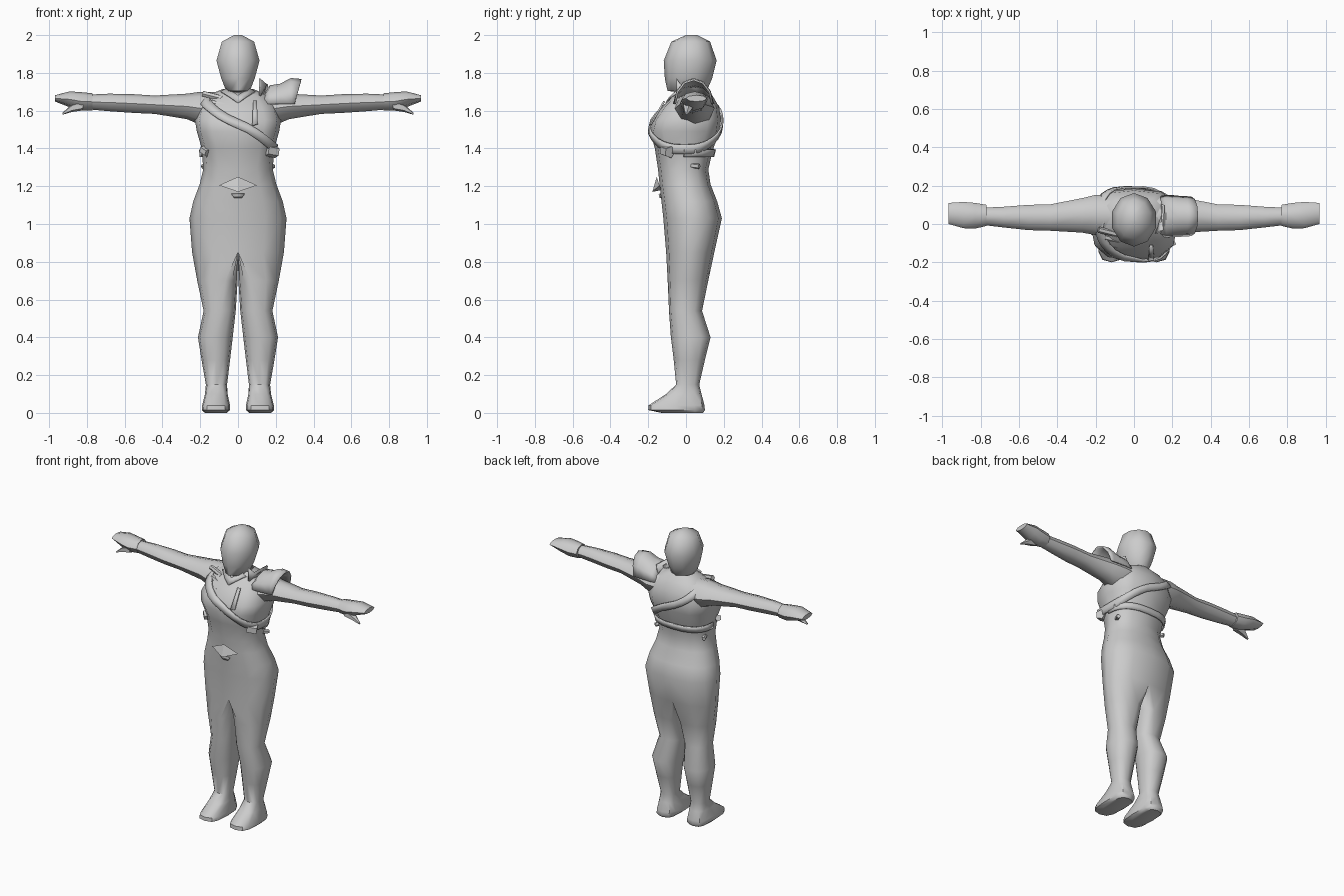
import bpy, bmesh, math
from mathutils import Vector

if "Cube" in bpy.data.objects:
    bpy.data.objects.remove(bpy.data.objects["Cube"])

grey = bpy.data.materials.new("plain grey")
grey.diffuse_color = (0.6, 0.6, 0.6, 1)
grey.use_nodes = True
grey.node_tree.nodes["Principled BSDF"].inputs["Base Color"].default_value = grey.diffuse_color


def finish(name, bm, mirror=False, thick=0, angle=45):
    bmesh.ops.remove_doubles(bm, verts=bm.verts, dist=0.0005)
    bmesh.ops.recalc_face_normals(bm, faces=bm.faces)
    me = bpy.data.meshes.new(name)
    bm.to_mesh(me)
    bm.free()
    ob = bpy.data.objects.new(name, me)
    bpy.context.collection.objects.link(ob)
    me.materials.append(grey)
    bpy.ops.object.select_all(action='DESELECT')
    ob.select_set(True)
    bpy.context.view_layer.objects.active = ob
    bpy.ops.object.shade_smooth_by_angle(angle=math.radians(angle))
    if thick:
        m = ob.modifiers.new("thickness", 'SOLIDIFY')
        m.thickness, m.offset = thick, 0
    if mirror:
        m = ob.modifiers.new("mirror", 'MIRROR')
        m.use_clip = True
    return ob


def skin(bm, rings, closed=True, caps=(False, False)):
    vs = [[bm.verts.new(p) for p in r] for r in rings]
    n = len(vs[0])
    for a, b in zip(vs, vs[1:]):
        for i in range(n if closed else n - 1):
            j = (i + 1) % n
            bm.faces.new((a[i], a[j], b[j], b[i]))
    if caps[0]:
        bm.faces.new(vs[0])
    if caps[1]:
        bm.faces.new(vs[-1])


def spow(v, e):
    return math.copysign(abs(v) ** e, v) if abs(v) > 1e-6 else 0.0


def oval(t, c, rx, y0, y1, z, e=1.0):
    return Vector((c + rx * spow(math.cos(t), e),
                   (y0 + y1) / 2 + (y1 - y0) / 2 * spow(math.sin(t), e), z))


# Torso sections: height, half width, front, back, squareness
TORSO = [(0.85, 0.243, -0.105, 0.15, 0.85), (1.03, 0.257, -0.12, 0.19, 0.85),
         (1.12, 0.237, -0.13, 0.165, 0.85), (1.21, 0.203, -0.14, 0.13, 0.85),
         (1.29, 0.184, -0.148, 0.118, 0.85), (1.40, 0.192, -0.165, 0.145, 0.75),
         (1.49, 0.218, -0.19, 0.178, 0.68), (1.55, 0.228, -0.175, 0.185, 0.68),
         (1.62, 0.205, -0.125, 0.175, 0.7), (1.68, 0.165, -0.065, 0.14, 0.8),
         (1.715, 0.08, -0.045, 0.11, 1.0)]
# Leg sections: height, inner x, outer x, front, back, roundness inside
LEGS = [(0.85, 0, 0.243, -0.105, 0.15, 0), (0.70, 0.002, 0.216, -0.097, 0.118, 0.3),
        (0.54, 0.012, 0.182, -0.09, 0.085, 0.45), (0.40, 0.028, 0.212, -0.08, 0.13, 0.5),
        (0.28, 0.042, 0.193, -0.065, 0.10, 0.5), (0.15, 0.058, 0.17, -0.052, 0.07, 0.5),
        (0.10, 0.055, 0.175, -0.105, 0.082, 0.5), (0.04, 0.042, 0.19, -0.198, 0.098, 0.5),
        (0.015, 0.042, 0.192, -0.2, 0.10, 0.5), (0.0, 0.06, 0.175, -0.13, 0.09, 0.5)]

# Body: half torso and one leg, mirrored
bm = bmesh.new()
half = [math.radians(a) for a in range(-90, 91, 30)]
skin(bm, [[oval(t, 0, w, f, b, z, e) for t in half] for z, w, f, b, e in TORSO], False)
rings = []
for z, xi, xo, f, b, k in LEGS:
    c = xi + (xo - xi) * k
    e = 0.85 if z > 0.1 else 0.65
    rings.append([oval(math.radians(a), c, (xo - c) if a <= 90 else (c - xi), f, b, z, e)
                  for a in range(-90, 270, 30)])
skin(bm, rings, caps=(False, True))
finish("body", bm, mirror=True)


def limb(name, secs, n=8, mirror=True):
    # sections along x: x, front, back, bottom, top
    bm = bmesh.new()
    rings = []
    for x, y0, y1, z0, z1 in secs:
        rings.append([(x, (y0 + y1) / 2 + (y1 - y0) / 2 * math.cos(i * math.tau / n),
                       (z0 + z1) / 2 + (z1 - z0) / 2 * math.sin(i * math.tau / n))
                      for i in range(n)])
    skin(bm, rings, caps=(True, True))
    return finish(name, bm, mirror)


limb("arms", [(0.10, -0.07, 0.15, 1.52, 1.70), (0.20, -0.058, 0.152, 1.525, 1.70),
              (0.27, -0.045, 0.135, 1.555, 1.69), (0.44, -0.035, 0.102, 1.583, 1.68),
              (0.55, -0.032, 0.10, 1.588, 1.687), (0.68, -0.018, 0.09, 1.597, 1.69),
              (0.79, -0.005, 0.085, 1.607, 1.685)])
limb("hands", [(0.77, -0.01, 0.10, 1.602, 1.692), (0.83, -0.024, 0.11, 1.60, 1.698),
               (0.89, -0.022, 0.115, 1.618, 1.702), (0.968, 0.0, 0.11, 1.648, 1.682)])
limb("thumbs", [(0.82, -0.02, 0.05, 1.60, 1.66), (0.88, -0.018, 0.035, 1.592, 1.635),
                (0.93, -0.005, 0.01, 1.578, 1.588)], 5)

# Head and neck
bm = bmesh.new()
HEAD = [(1.64, 0.06, -0.035, 0.09), (1.70, 0.06, -0.06, 0.10), (1.705, 0.066, -0.098, 0.11),
        (1.77, 0.093, -0.112, 0.138), (1.865, 0.12, -0.118, 0.162),
        (1.965, 0.09, -0.078, 0.128), (2.0, 0.022, 0.0, 0.06)]
skin(bm, [[oval(i * math.tau / 10 + math.pi / 2, 0, w, f, b, z) for i in range(10)]
          for z, w, f, b in HEAD], caps=(True, True))
finish("head", bm, angle=60)


def on_torso(t, z, off):
    # point on the torso surface, pushed outward
    for a, b in zip(TORSO, TORSO[1:]):
        if a[0] <= z <= b[0]:
            k = (z - a[0]) / (b[0] - a[0])
            w, f, bk, e = [a[i] + (b[i] - a[i]) * k for i in range(1, 5)]
            return oval(t, 0, w + off, f - off, bk + off, z, e)


def band(name, mid, tilt, width, t0, t1, n):
    bm = bmesh.new()
    rings = []
    for i in range(n + 1):
        t = math.radians(t0 + (t1 - t0) * i / n)
        z = mid - tilt * spow(math.cos(t), 0.8)
        rings.append([on_torso(t, z + d, 0.01) for d in (-width / 2, 0, width / 2)])
    skin(bm, rings, False)
    finish(name, bm, thick=0.01)


band("shoulder_strap", 1.53, 0.135, 0.05, 0, 360, 30)
band("back_belt", 1.375, 0, 0.04, 0, 180, 12)

# Shoulder pad: open arch over one arm
bm = bmesh.new()
PAD = [(0.14, 0.10, 1.68), (0.17, 0.105, 1.73), (0.225, 0.103, 1.738),
       (0.28, 0.10, 1.768), (0.335, 0.098, 1.763)]
skin(bm, [[(x - 0.035 * (1 - math.sin(math.radians(a))) * (x > 0.3),
            0.04 + r * math.cos(math.radians(a)),
            1.635 + (top - 1.635) * math.sin(math.radians(a)))
           for a in range(0, 181, 30)] for x, r, top in PAD], False)
finish("shoulder_pad", bm, thick=0.01)


def plate(name, pts, thick=0.01, mirror=False):
    bm = bmesh.new()
    bm.faces.new([bm.verts.new(p) for p in pts])
    finish(name, bm, mirror, thick)


# Upright neck guard beside the pad
plate("neck_guard", [(0.115, -0.05, 1.77), (0.15, -0.03, 1.74), (0.155, 0.10, 1.74),
                     (0.145, 0.10, 1.66), (0.115, -0.05, 1.68)])
# Hanging chest strip below the guard
plate("chest_strip", [(0.08, -0.115, 1.65), (0.10, -0.115, 1.65), (0.105, -0.185, 1.53),
                      (0.075, -0.19, 1.52)])
# Collar flaps
plate("collar", [(0.0, -0.105, 1.64), (0.04, -0.085, 1.67), (0.09, -0.04, 1.70),
                 (0.06, -0.035, 1.715), (0.0, -0.075, 1.68)], mirror=True)

# Belt buckle: raised diamond with a small tab
bm = bmesh.new()
tip = bm.verts.new((0, -0.155, 1.25))
left, right = bm.verts.new((-0.1, -0.14, 1.205)), bm.verts.new((0.1, -0.14, 1.205))
low, back = bm.verts.new((0, -0.178, 1.17)), bm.verts.new((0, -0.13, 1.18))
for f in ((tip, left, low), (tip, low, right), (low, left, back), (low, back, right)):
    bm.faces.new(f)
finish("buckle", bm, angle=20)
plate("buckle_tab", [(-0.035, -0.14, 1.16), (0.035, -0.14, 1.16), (0.02, -0.135, 1.138),
                     (-0.02, -0.135, 1.138)])


def roll(name, a, b, r, n=6):
    a, b = Vector(a), Vector(b)
    q = (b - a).to_track_quat('Z', 'Y')
    bm = bmesh.new()
    skin(bm, [[p + q @ Vector((r * math.cos(i * math.tau / n), r * math.sin(i * math.tau / n), 0))
               for i in range(n)] for p in (a, b)], caps=(True, True))
    finish(name, bm)


# Chest cartridges, stepping down the strap
for i in range(3):
    x, y, z = 0.035 * i, -0.04 * i, -0.045 * i
    roll(f"cartridge_{i + 1}", (-0.185 + x, -0.03 + y, 1.69 + z),
         (-0.085 + x, -0.055 + y, 1.665 + z), 0.016)

# Side pouches
roll("left_pouch", (0.15, -0.115, 1.39), (0.205, -0.085, 1.38), 0.032, 5)
roll("right_pouch", (-0.19, -0.08, 1.395), (-0.16, -0.11, 1.375), 0.022, 5)
for s in (-1, 1):
    roll("hip_clip", (s * 0.165, 0.03, 1.31), (s * 0.185, 0.07, 1.305), 0.014, 5)
